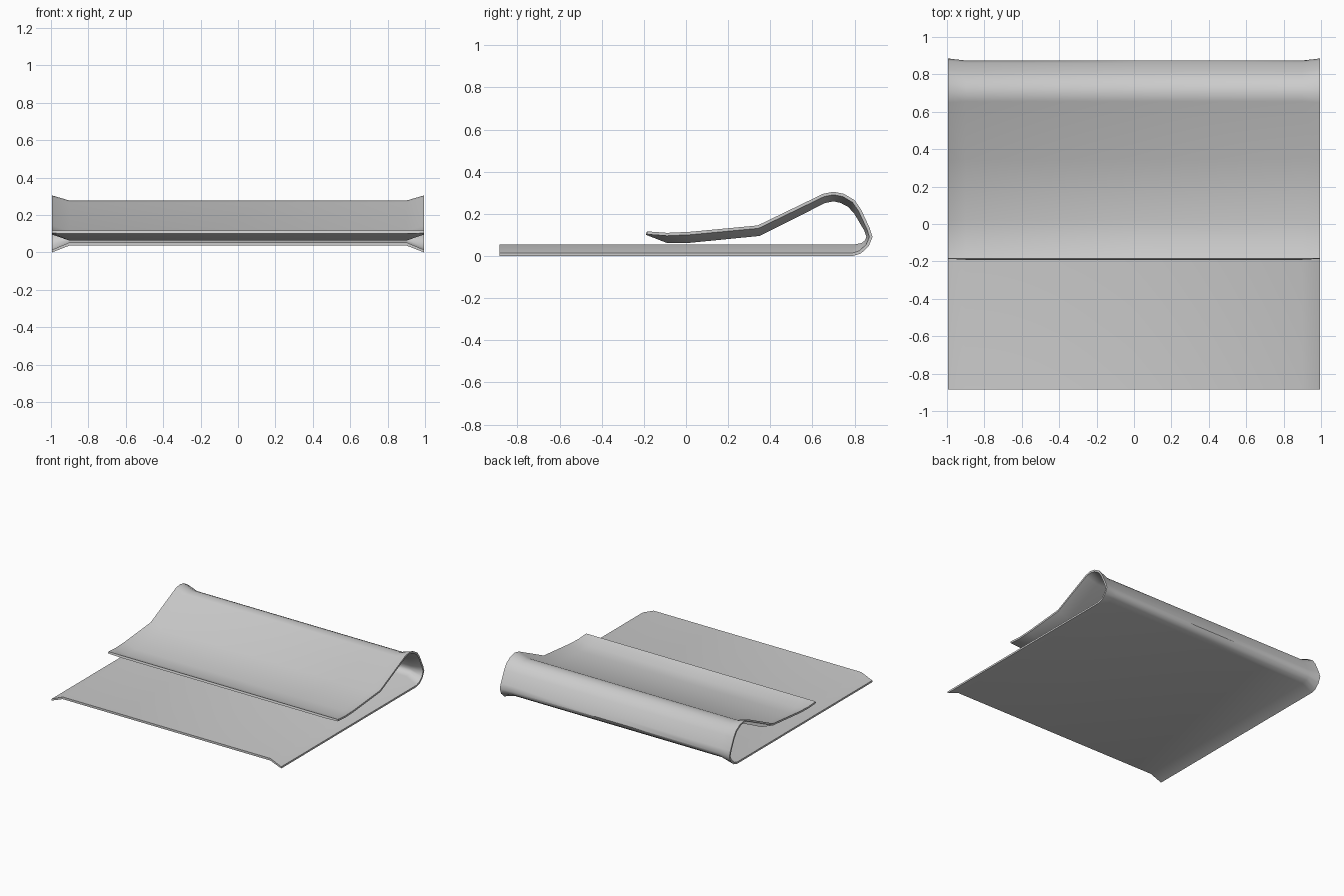
import bpy, bmesh
from mathutils import Vector

if "Cube" in bpy.data.objects:
    bpy.data.objects.remove(bpy.data.objects["Cube"])

# Outer side profiles (y, z): along the plate, around the bend, back along the flap
MID = [(-.885, .037), (.80, .037), (.84, .046), (.863, .063), (.874, .09), (.862, .127),
       (.813, .21), (.78, .247), (.74, .268), (.70, .277), (.655, .268),
       (.345, .112), (.02, .08), (-.09, .08), (-.185, .117)]
END = [(-.885, 0), (.79, 0), (.83, .012), (.867, .047), (.885, .09), (.872, .132),
       (.83, .222), (.80, .265), (.75, .295), (.70, .305), (.65, .295),
       (.34, .145), (.02, .115), (-.09, .11), (-.185, .117)]


def inset(points, t):
    """Offset a profile inward (to the left of its direction) with mitred corners."""
    p = [Vector(q) for q in points]
    n = []
    for a, b in zip(p, p[1:]):
        d = (b - a).normalized()
        n.append(Vector((-d.y, d.x)))
    out = []
    for i, q in enumerate(p):
        a, b = n[max(i - 1, 0)], n[min(i, len(n) - 1)]
        out.append(q + (a + b) * (t / (1 + a.dot(b))))
    out[0].y = points[0][1] + t
    return [tuple(q) for q in out]


def section(points, t):
    return points + inset(points, t)[::-1]


# Folded sheet: constant middle section, flared outward at both ends
bm = bmesh.new()
mid, end = section(MID, .017), section(END, .014)
rings = []
for x, prof in ((-.995, end), (-.9, mid), (0, mid), (.9, mid), (.995, end)):
    rings.append([bm.verts.new((x, y, z)) for y, z in prof])
n = len(mid)
for a, b in zip(rings, rings[1:]):
    for i in range(n):
        j = (i + 1) % n
        bm.faces.new((a[i], a[j], b[j], b[i]))

# Close the two side edges as strips
h = n // 2
for r in (rings[0], rings[-1]):
    for i in range(h - 1):
        bm.faces.new((r[i], r[i + 1], r[n - 2 - i], r[n - 1 - i]))
bmesh.ops.recalc_face_normals(bm, faces=bm.faces)

me = bpy.data.meshes.new("folded_clip")
bm.to_mesh(me)
bm.free()
ob = bpy.data.objects.new("folded_clip", me)
bpy.context.collection.objects.link(ob)
bpy.context.view_layer.objects.active = ob
ob.select_set(True)
bpy.ops.object.shade_smooth_by_angle(angle=0.7)
